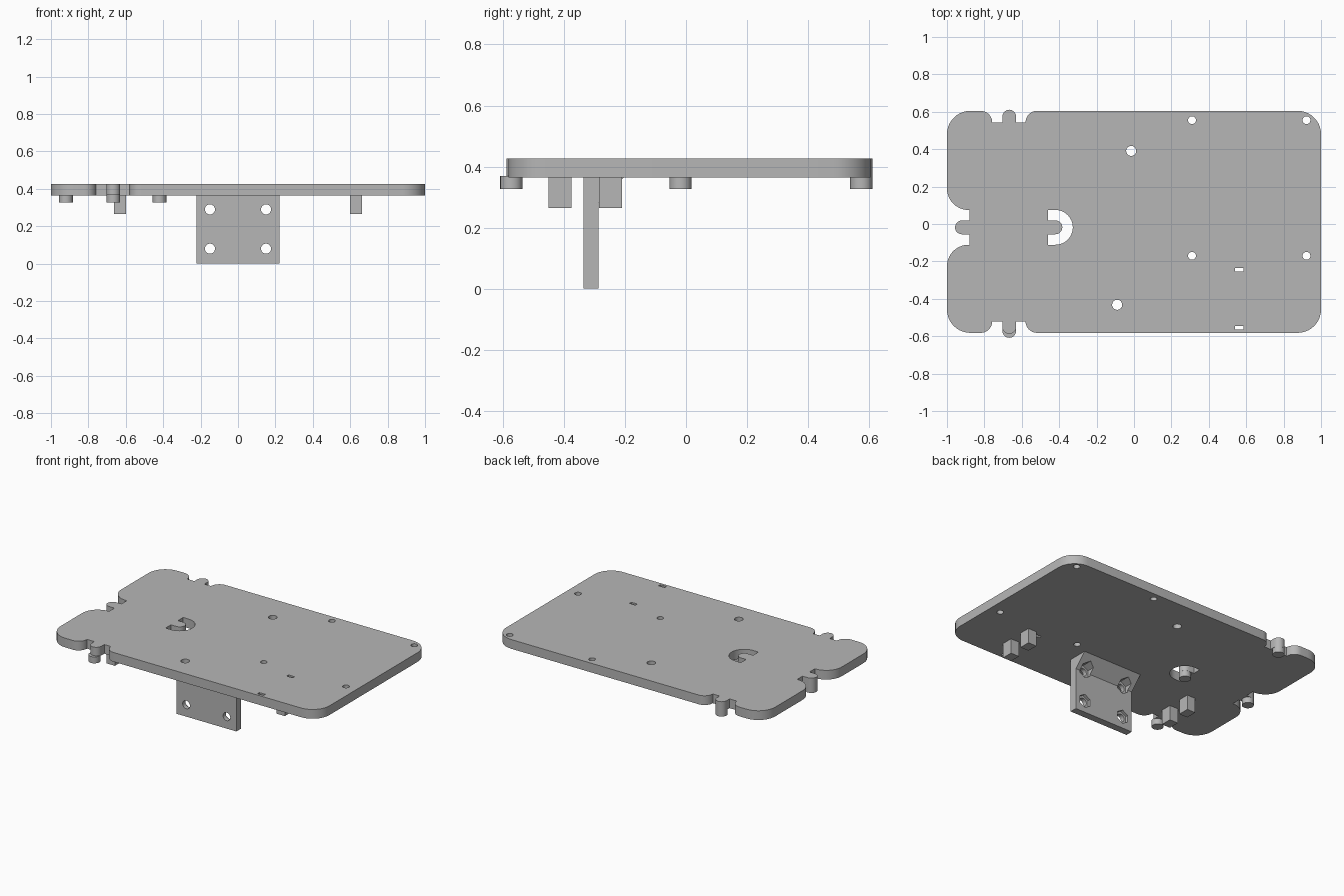
import bpy
import bmesh
from math import sin, cos, pi, radians
from mathutils import Matrix

if "Cube" in bpy.data.objects:
    bpy.data.objects.remove(bpy.data.objects["Cube"])

BOTTOM, TOP = 0.365, 0.427
PIN_R, PIN_Z = 0.037, 0.327
SLOT_Y = -0.018
TAB_X = -0.667

grey = bpy.data.materials.new("plain_grey")
grey.use_nodes = True
grey.diffuse_color = (0.47, 0.47, 0.47, 1)
grey.node_tree.nodes["Principled BSDF"].inputs["Base Color"].default_value = grey.diffuse_color


def arc(cx, cy, r, start, end, n=10):
    angles = [radians(start + (end - start) * i / n) for i in range(n + 1)]
    return [(cx + r * cos(a), cy + r * sin(a)) for a in angles]


def circle(cx, cy, r, n=24):
    return arc(cx, cy, r, 0, 360, n)[:-1]


def link_mesh(name, mesh):
    obj = bpy.data.objects.new(name, mesh)
    bpy.context.collection.objects.link(obj)
    mesh.materials.clear()
    mesh.materials.append(grey)
    return obj


def smooth(obj):
    bpy.ops.object.select_all(action="DESELECT")
    obj.select_set(True)
    bpy.context.view_layer.objects.active = obj
    bpy.ops.object.shade_smooth_by_angle(angle=radians(30))


def filled_plate(name, loops, z0, z1):
    """Extrude an outline; any further loops become holes."""
    curve = bpy.data.curves.new(name, "CURVE")
    curve.dimensions = "2D"
    curve.fill_mode = "BOTH"
    curve.extrude = (z1 - z0) / 2
    for loop in loops:
        spline = curve.splines.new("POLY")
        spline.points.add(len(loop) - 1)
        for point, (x, y) in zip(spline.points, loop):
            point.co = (x, y, 0, 1)
        spline.use_cyclic_u = True
    helper = bpy.data.objects.new(name + "_curve", curve)
    bpy.context.collection.objects.link(helper)
    dg = bpy.context.evaluated_depsgraph_get()
    mesh = bpy.data.meshes.new_from_object(helper.evaluated_get(dg))
    bpy.data.objects.remove(helper)
    bm = bmesh.new()
    bm.from_mesh(mesh)
    bmesh.ops.remove_doubles(bm, verts=bm.verts, dist=0.0001)
    bmesh.ops.recalc_face_normals(bm, faces=bm.faces)
    bmesh.ops.translate(bm, verts=bm.verts, vec=(0, 0, (z0 + z1) / 2))
    bm.to_mesh(mesh)
    bm.free()
    obj = link_mesh(name, mesh)
    smooth(obj)
    return obj


def box(name, lo, hi):
    bm = bmesh.new()
    bmesh.ops.create_cube(bm, size=1)
    size = [b - a for a, b in zip(lo, hi)]
    mid = [(a + b) / 2 for a, b in zip(lo, hi)]
    bmesh.ops.transform(bm, matrix=Matrix.Translation(mid) @ Matrix.Diagonal((*size, 1)), verts=bm.verts)
    mesh = bpy.data.meshes.new(name)
    bm.to_mesh(mesh)
    bm.free()
    return link_mesh(name, mesh)


def cylinder(name, centre, r, depth, sides=24, along_y=False):
    bm = bmesh.new()
    bmesh.ops.create_cone(bm, cap_ends=True, segments=sides, radius1=r, radius2=r, depth=depth)
    turn = Matrix.Rotation(pi / 2, 4, "X") if along_y else Matrix.Identity(4)
    bmesh.ops.transform(bm, matrix=Matrix.Translation(centre) @ turn, verts=bm.verts)
    mesh = bpy.data.meshes.new(name)
    bm.to_mesh(mesh)
    bm.free()
    return link_mesh(name, mesh)


def edge_notch(y, s):
    """Notch with a rounded spring tab, running left to right along a long edge."""
    base = y - s * 0.062
    tab = arc(TAB_X, base + s * 0.031, PIN_R, 180, 180 - s * 180)
    return (arc(-0.82, base, 0.062, s * 90, 0)
            + [(TAB_X - PIN_R, base)] + tab + [(TAB_X + PIN_R, base)]
            + arc(-0.518, base, 0.062, 180, 180 - s * 90))


# Outline of the deck, clockwise from the upper left corner
FRONT, BACK, R = -0.582, 0.605, 0.125
outline = arc(-1 + R, BACK - R, R, 180, 90) + edge_notch(BACK, 1)
outline += arc(1 - R, BACK - R, R, 90, 0) + arc(1 - R, FRONT + R, R, 0, -90)
outline += edge_notch(FRONT, -1)[::-1] + arc(-1 + R, FRONT + R, R, -90, -180)
outline += arc(-0.885, SLOT_Y - 0.208, 0.115, 180, 90)
outline += [(-0.88, SLOT_Y - 0.093), (-0.88, SLOT_Y - PIN_R)]
outline += arc(-0.92, SLOT_Y, PIN_R, 270, 90)
outline += [(-0.88, SLOT_Y + PIN_R), (-0.88, SLOT_Y + 0.093)]
outline += arc(-0.885, SLOT_Y + 0.208, 0.115, 270, 180)

# Curved opening around the inner spring tab
opening = [(-0.46, SLOT_Y + 0.093)] + arc(-0.42, SLOT_Y, 0.093, 90, -90, 16)
opening += [(-0.46, SLOT_Y - 0.093), (-0.46, SLOT_Y - PIN_R)]
opening += arc(-0.42, SLOT_Y, PIN_R, -90, 90) + [(-0.46, SLOT_Y + PIN_R)]

# Screw holes and tie slots
holes = [circle(x, y, 0.021) for x in (0.31, 0.922) for y in (0.555, -0.17)]
holes += [circle(-0.015, 0.391, 0.027), circle(-0.09, -0.432, 0.027)]
holes += [[(0.54, y - 0.01), (0.585, y - 0.01), (0.585, y + 0.01), (0.54, y + 0.01)]
          for y in (-0.245, -0.555)]
filled_plate("deck_plate", [outline, opening] + holes, BOTTOM, TOP)

# Snap pins below the tabs
pins = {"pin_left_edge": (-0.92, SLOT_Y), "pin_inner": (-0.42, SLOT_Y),
        "pin_back": (TAB_X, 0.574), "pin_front": (TAB_X, -0.551)}
for name, (x, y) in pins.items():
    y = -0.572 if name == "pin_front" else y
    depth = BOTTOM + 0.005 - PIN_Z
    smooth(cylinder(name, (x, y, PIN_Z + depth / 2), PIN_R - 0.0005, depth))

# Square pegs under both ends
for side, x in (("left", 0.6), ("right", -0.663)):
    for place, y in (("front", -0.45), ("back", -0.285)):
        box(f"peg_{side}_{place}", (x, y, 0.265), (x + 0.063, y + 0.075, BOTTOM + 0.005))

# Hanging bracket with a sloped fillet behind it
profile = [(-0.335, 0), (-0.286, 0), (-0.286, 0.28), (-0.203, BOTTOM), (-0.335, BOTTOM)]
bm = bmesh.new()
face = bm.faces.new([bm.verts.new((-0.222, y, z)) for y, z in profile])
swept = bmesh.ops.extrude_face_region(bm, geom=[face])["geom"]
bmesh.ops.translate(bm, verts=[v for v in swept if isinstance(v, bmesh.types.BMVert)], vec=(0.444, 0, 0))
bmesh.ops.recalc_face_normals(bm, faces=bm.faces)
mesh = bpy.data.meshes.new("bracket")
bm.to_mesh(mesh)
bm.free()
bracket = link_mesh("bracket", mesh)

# Bolt holes with hexagonal nut pockets on the rear face
cutters = []
for x in (-0.15, 0.15):
    for z in (0.08, 0.29):
        cutters.append(cylinder("bolt_cutter", (x, -0.3, z), 0.027, 0.4, 24, True))
        cutters.append(cylinder("nut_cutter", (x, -0.205, z), 0.046, 0.2, 6, True))
for cutter in cutters:
    mod = bracket.modifiers.new("cut", "BOOLEAN")
    mod.operation = "DIFFERENCE"
    mod.solver = "EXACT"
    mod.object = cutter
dg = bpy.context.evaluated_depsgraph_get()
cut_mesh = bpy.data.meshes.new_from_object(bracket.evaluated_get(dg))
bracket.modifiers.clear()
bracket.data = cut_mesh
for cutter in cutters:
    bpy.data.objects.remove(cutter)
smooth(bracket)
